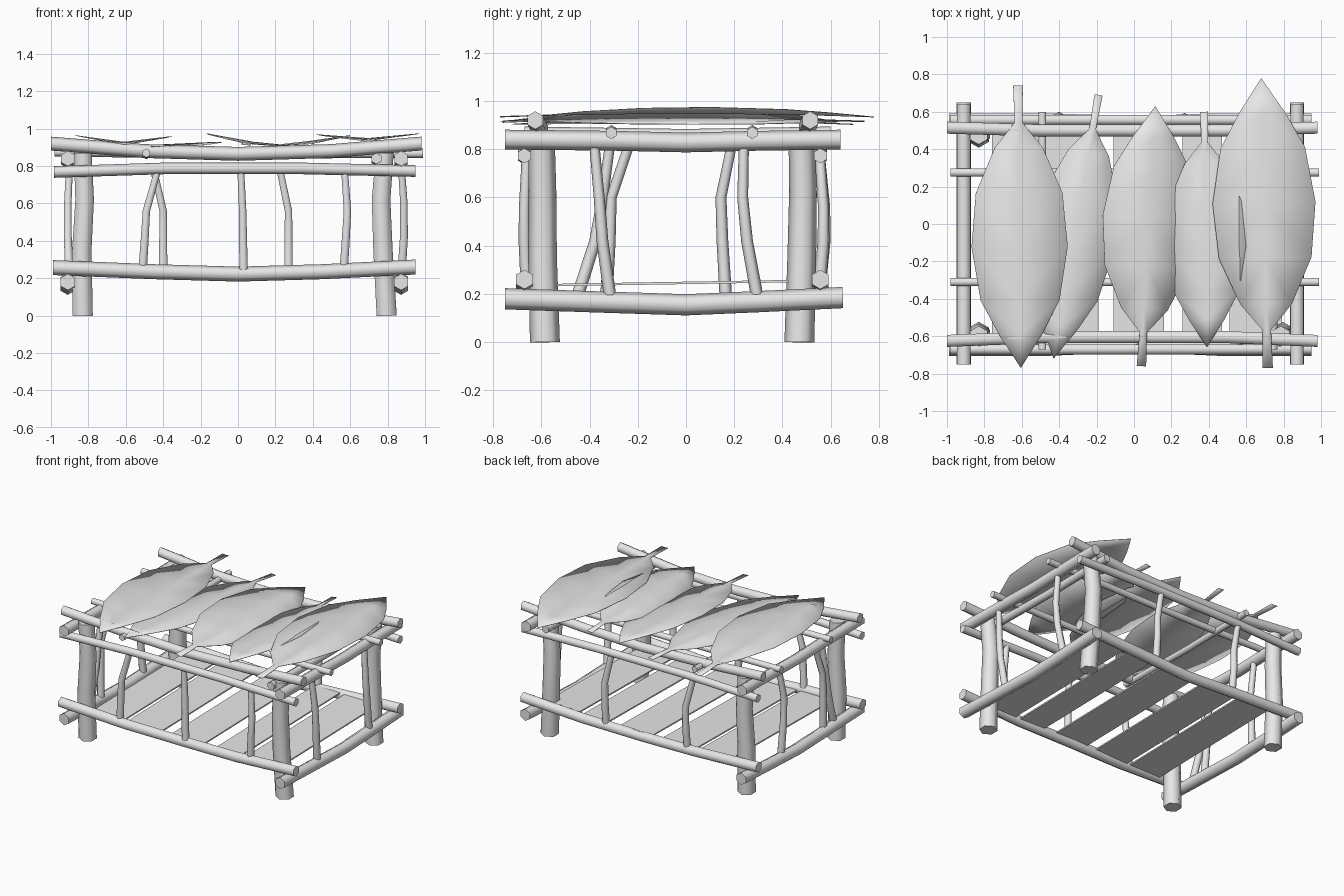
import bpy, bmesh
from math import cos, sin, pi, radians
from mathutils import Vector

cube = bpy.data.objects.get("Cube")
if cube:
    bpy.data.objects.remove(cube, do_unlink=True)

grey = bpy.data.materials.new("plain_grey")
grey.use_nodes = True
grey.diffuse_color = (0.8, 0.8, 0.8, 1)
grey.node_tree.nodes["Principled BSDF"].inputs["Base Color"].default_value = (0.8, 0.8, 0.8, 1)


def finish(name, bm, angle):
    bmesh.ops.recalc_face_normals(bm, faces=bm.faces)
    mesh = bpy.data.meshes.new(name)
    bm.to_mesh(mesh)
    bm.free()
    mesh.materials.append(grey)
    ob = bpy.data.objects.new(name, mesh)
    bpy.context.collection.objects.link(ob)
    bpy.ops.object.select_all(action="DESELECT")
    ob.select_set(True)
    bpy.context.view_layer.objects.active = ob
    bpy.ops.object.shade_smooth_by_angle(angle=radians(angle))
    return ob


def pole(name, path, r, r_end=None, sides=6):
    """Capped six-sided stick following a bent path."""
    bm = bmesh.new()
    pts = [Vector(p) for p in path]
    axis = (pts[-1] - pts[0]).normalized()
    ref = Vector((0, 0, 1)) if abs(axis.z) < 0.7 else Vector((0, 1, 0))
    u = (ref - axis * ref.dot(axis)).normalized()
    v = axis.cross(u)
    rings = []
    for i, p in enumerate(pts):
        rad = r + ((r_end or r) - r) * i / (len(pts) - 1)
        rings.append([bm.verts.new(p + rad * (u * cos(2 * pi * k / sides) + v * sin(2 * pi * k / sides)))
                      for k in range(sides)])
    for a, b in zip(rings, rings[1:]):
        for k in range(sides):
            n = (k + 1) % sides
            bm.faces.new((a[k], a[n], b[n], b[k]))
    bm.faces.new(rings[0])
    bm.faces.new(rings[-1])
    return finish(name, bm, 65)


# Corner legs
for side, xs in (("right", (-0.83, -0.835, -0.82, -0.83)), ("left", (0.795, 0.775, 0.765, 0.785))):
    for end, ys in (("front", (-0.585, -0.595, -0.595, -0.6)), ("back", (0.47, 0.48, 0.485, 0.48))):
        pole(f"{end}_{side}_leg", list(zip(xs, ys, (0, 0.35, 0.62, 0.87))), 0.062, 0.055)

# Long rails at front and back
for end, y, roof_y, bow in (("front", -0.67, -0.625, 0.02), ("back", 0.557, 0.515, -0.015)):
    pole(f"{end}_floor_rail", [(-0.99, y, 0.257), (-0.45, y, 0.235), (0, y + bow, 0.222),
                              (0.45, y, 0.235), (0.95, y, 0.26)], 0.04)
    pole(f"{end}_upper_rail", [(-0.985, y, 0.768), (-0.4, y, 0.787), (0.35, y, 0.787), (0.95, y, 0.773)], 0.031)
    pole(f"{end}_roof_rail", [(-1, roof_y, 0.92), (-0.5, roof_y + bow, 0.88), (0, roof_y + bow, 0.865),
                             (0.5, roof_y + bow, 0.88), (0.98, roof_y, 0.92)], 0.037)

# Side rails
for side, x in (("right", -0.91), ("left", 0.872)):
    pole(f"{side}_floor_rail", [(x, -0.75, 0.18), (x, -0.4, 0.168), (x, 0, 0.155),
                               (x, 0.3, 0.168), (x, 0.65, 0.185)], 0.044)
    pole(f"{side}_upper_rail", [(x, -0.75, 0.84), (x, -0.3, 0.835), (x, 0, 0.828),
                               (x, 0.3, 0.835), (x, 0.64, 0.84)], 0.041)

# Thin roof poles
for name, y in (("front", -0.31), ("back", 0.275)):
    pole(f"{name}_roof_pole", [(-0.98, y, 0.875), (0, y, 0.865), (0.99, y, 0.868)], 0.025)
for name, x, z, r in (("right", -0.49, 0.87, 0.024), ("left", 0.74, 0.84, 0.03)):
    pole(f"{name}_cross_pole", [(x, -0.67, z), (x, 0, z - 0.01), (x, 0.6, z)], r)

# Bent uprights in the front and back walls: x at top, middle, bottom
for i, (y, out, top, mid, low) in enumerate((
        (-0.66, -0.01, -0.43, -0.49, -0.51), (-0.66, 0, 0.015, 0.025, 0.03), (-0.66, -0.01, 0.57, 0.585, 0.565),
        (0.555, 0.02, -0.45, -0.4, -0.4), (0.555, 0.015, 0.225, 0.27, 0.27))):
    pole(f"wall_upright_{i + 1}", [(low, y, 0.24), (mid + (low - mid) * 0.4, y + out, 0.42),
                                  (mid, y + out, 0.56), (top, y, 0.775)], 0.026, 0.021)

# Bent uprights in the side walls: y at top, middle, bottom
for i, (x, top, mid, low) in enumerate((
        (0.872, -0.38, -0.36, -0.315), (0.872, 0.24, 0.235, 0.295),
        (-0.9, 0.19, 0.145, 0.165), (-0.9, -0.315, -0.345, -0.45), (-0.9, -0.235, -0.31, -0.33))):
    out = 0.015 if x > 0 else -0.01
    pole(f"side_upright_{i + 1}", [(x, low, 0.19), (x + out, mid + (low - mid) * 0.3, 0.42),
                                  (x + out, mid, 0.6), (x, top, 0.82)], 0.026, 0.021)

# Floor planks
for i, (x0, x1) in enumerate(((-0.76, -0.5), (-0.47, -0.19), (-0.11, 0.16), (0.26, 0.47), (0.51, 0.79))):
    bm = bmesh.new()
    bmesh.ops.create_cube(bm, size=1)
    for v in bm.verts:
        v.co = ((x0 + x1) / 2 + v.co.x * (x1 - x0), -0.05 + v.co.y * 1.2, 0.245 + v.co.y * 0.02 + v.co.z * 0.01)
    finish(f"floor_plank_{i + 1}", bm, 30)

# Position along the leaf from tip to stalk end, and relative half width
OUTLINE = ((0.0, 0.0), (0.12, 0.45), (0.24, 0.82), (0.43, 1.0), (0.62, 0.9), (0.78, 0.5), (0.87, 0.08), (1.0, 0.1))


def leaf(name, tip, stalk, half, edges, mid):
    """Creased leaf sheet with a narrow stalk."""
    bm = bmesh.new()
    tip, stalk = Vector(tip), Vector(stalk)
    along = (stalk - tip).normalized()
    right = Vector((abs(along.y), -along.x * (1 if along.y > 0 else -1)))
    rows = []
    for t, w in OUTLINE:
        c = tip.lerp(stalk, t)
        z = mid + 0.015 * (1 - (2 * t - 1) ** 2) - 0.01
        row = [bm.verts.new((c.x, c.y, z))]
        if w:
            for s, e in zip((-1, 1), edges):
                p = c + right * s * w * half
                row.append(bm.verts.new((p.x, p.y, z + (e - mid) * w)))
        rows.append(row)
    for s in (1, 2):
        bm.faces.new((rows[0][0], rows[1][0], rows[1][s]))
        for a, b in zip(rows[1:], rows[2:]):
            bm.faces.new((a[0], b[0], b[s], a[s]))
    ob = finish(name, bm, 40)
    solid = ob.modifiers.new("thickness", "SOLIDIFY")
    solid.thickness = 0.003


# Roof leaves, edge heights given right then left
leaf("roof_leaf_1", (-0.605, -0.77), (-0.62, 0.74), 0.257, (0.96, 0.955), 0.925)
leaf("roof_leaf_2", (-0.43, -0.72), (-0.19, 0.69), 0.22, (0.905, 0.925), 0.915)
leaf("roof_leaf_3", (0.115, 0.63), (0.04, -0.76), 0.25, (0.97, 0.9), 0.925)
leaf("roof_leaf_4", (0.39, -0.66), (0.375, 0.6), 0.215, (0.905, 0.96), 0.93)
leaf("roof_leaf_5", (0.68, 0.78), (0.715, -0.77), 0.275, (0.965, 0.97), 0.945)
